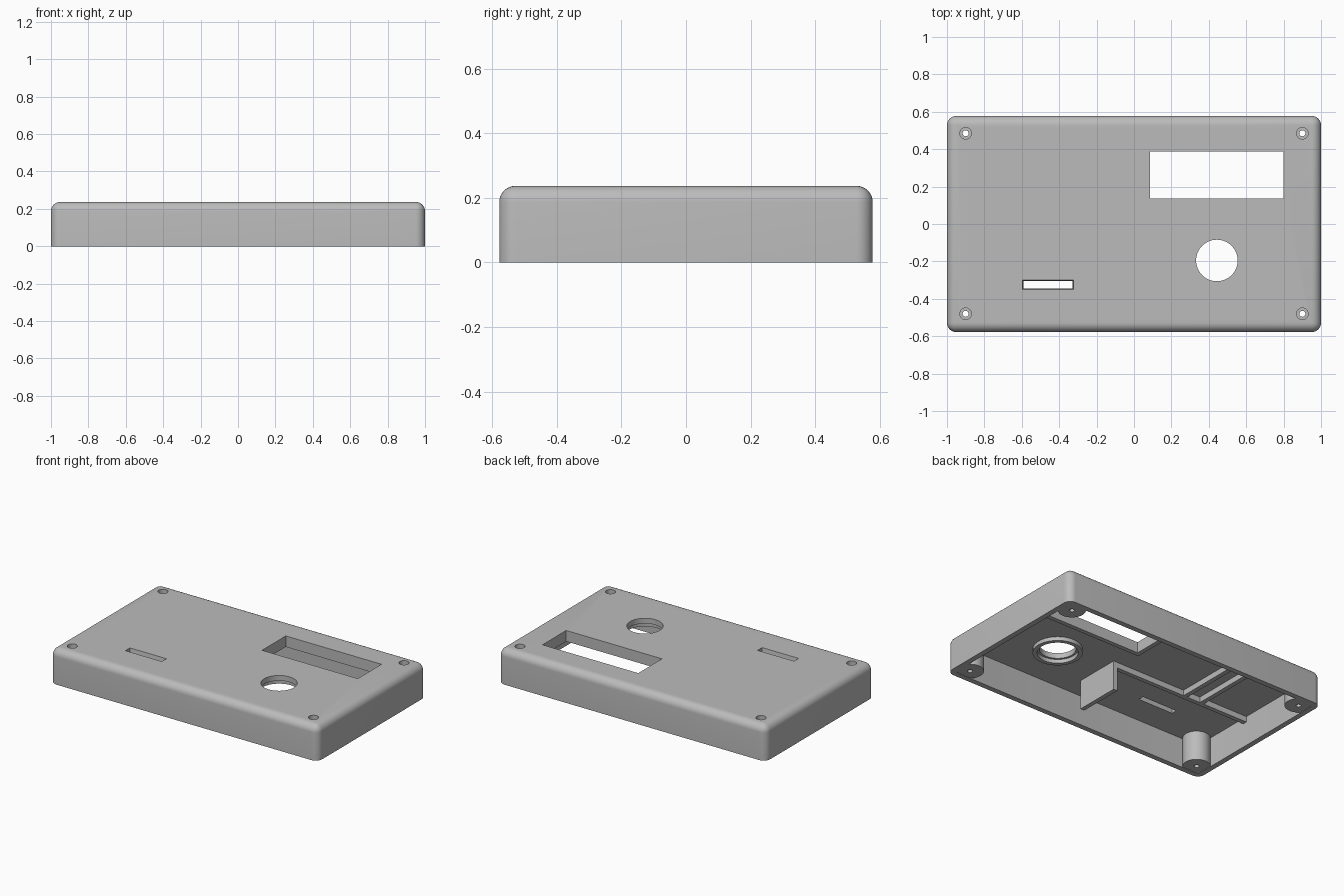
import bpy
import bmesh

cube = bpy.data.objects.get("Cube")
if cube:
    bpy.data.objects.remove(cube, do_unlink=True)

# Main dimensions
HALF_X, HALF_Y, HEIGHT = 1.0, 0.578, 0.237
WALL = 0.036
CEILING = HEIGHT - WALL
RIB_Z = 0.163           # underside of the shallow ribs

grey = bpy.data.materials.new("matt grey plastic")
grey.use_nodes = True
colour = (0.5, 0.5, 0.5, 1)
grey.diffuse_color = colour
grey.node_tree.nodes["Principled BSDF"].inputs["Base Color"].default_value = colour


def finish(name, bm):
    """Turn a bmesh into a linked object."""
    bmesh.ops.recalc_face_normals(bm, faces=bm.faces)
    mesh = bpy.data.meshes.new(name)
    bm.to_mesh(mesh)
    bm.free()
    mesh.materials.append(grey)
    obj = bpy.data.objects.new(name, mesh)
    bpy.context.collection.objects.link(obj)
    return obj


def box(name, x, y, z, radius=0, round_top=False, flare=0):
    """Box from ranges; may round its uprights and top, or flare outward at the top."""
    bm = bmesh.new()
    bmesh.ops.create_cube(bm, size=1)
    for v in bm.verts:
        top = v.co.z > 0
        for i, (lo, hi) in enumerate((x, y, z)):
            spread = flare if top and i < 2 else 0
            v.co[i] = hi + spread if v.co[i] > 0 else lo - spread
    if radius:
        edges = []
        for e in bm.edges:
            heights = [v.co.z for v in e.verts]
            upright = abs(heights[0] - heights[1]) > 1e-4
            if upright or (round_top and min(heights) > z[0] + 1e-4):
                edges.append(e)
        bmesh.ops.bevel(bm, geom=edges, offset=radius, segments=8,
                        profile=0.5, affect='EDGES')
    return finish(name, bm)


def cylinder(name, x, y, z, radius, sides=48):
    bm = bmesh.new()
    bmesh.ops.create_cone(bm, cap_ends=True, segments=sides,
                          radius1=radius, radius2=radius, depth=z[1] - z[0])
    bmesh.ops.translate(bm, verts=bm.verts, vec=(x, y, (z[0] + z[1]) / 2))
    return finish(name, bm)


def cut(target, *cutters):
    """Subtract each cutter from the target."""
    bpy.context.view_layer.objects.active = target
    for cutter in cutters:
        mod = target.modifiers.new("cut", 'BOOLEAN')
        mod.operation = 'DIFFERENCE'
        mod.solver = 'EXACT'
        mod.object = cutter
        bpy.ops.object.modifier_apply(modifier=mod.name)


# Hollow case with rounded uprights and top edges
case = box("case_shell", (-HALF_X, HALF_X), (-HALF_Y, HALF_Y), (0, HEIGHT), 0.05, True)
cavity = box("cavity_cutter", (-HALF_X + WALL, HALF_X - WALL),
             (-HALF_Y + WALL, HALF_Y - WALL), (-0.1, CEILING), 0.025)

# Openings in the top
window = box("window_cutter", (0.085, 0.8), (0.135, 0.388), (0.1, 0.3))
knob_hole = cylinder("round_hole_cutter", 0.443, -0.195, (0.1, 0.3), 0.111, 64)
slot = box("slot_cutter", (-0.59, -0.33), (-0.343, -0.307), (CEILING - 0.01, HEIGHT + 0.005), flare=0.007)
cut(case, cavity, window, knob_hole, slot)
cutters = [cavity, window, knob_hole, slot]
parts = [case]

# Corner screw posts with counterbored holes
for side_x, x in (("left", 0.9), ("right", -0.9)):
    for side_y, y in (("front", -0.48), ("back", 0.485)):
        post = cylinder(f"{side_y}_{side_x}_screw_post", x, y, (0.003, CEILING + 0.01), 0.085)
        drill = cylinder("screw_hole_cutter", x, y, (-0.1, 0.3), 0.016, 24)
        counterbore = cylinder("counterbore_cutter", x, y, (HEIGHT - 0.03, 0.3), 0.031, 32)
        cut(post, drill, counterbore)
        cut(case, drill, counterbore)
        parts.append(post)
        cutters += [drill, counterbore]

# Frame under the window
frame = box("window_frame", (0.055, 0.83), (0.105, 0.418), (RIB_Z, CEILING + 0.01))
cut(frame, window)
parts.append(frame)

# Collar under the round hole
collar = cylinder("round_hole_collar", 0.443, -0.195, (0.175, CEILING + 0.01), 0.152, 64)
bore = cylinder("collar_cutter", 0.443, -0.195, (0.1, 0.3), 0.125, 64)
cut(collar, bore)
parts.append(collar)
cutters.append(bore)

# Inner partition and ribs
inner_x, inner_y = HALF_X - WALL, HALF_Y - WALL
parts += [
    box("partition", (0.06, 0.09), (-0.4, -0.085), (0.003, CEILING + 0.005)),
    box("long_rib", (-inner_x - 0.005, 0.075), (-0.115, -0.085), (RIB_Z, CEILING + 0.005)),
]
for name, x in (("inner_cross_rib", -0.48), ("outer_cross_rib", -0.61)):
    parts.append(box(name, (x - 0.015, x + 0.015), (-0.1, inner_y + 0.005),
                     (RIB_Z, CEILING + 0.005)))

for cutter in cutters:
    bpy.data.objects.remove(cutter, do_unlink=True)

# Smooth rounded surfaces, keep crisp edges
bpy.ops.object.select_all(action='DESELECT')
for part in parts:
    part.select_set(True)
bpy.context.view_layer.objects.active = case
bpy.ops.object.shade_smooth_by_angle(angle=0.6)
